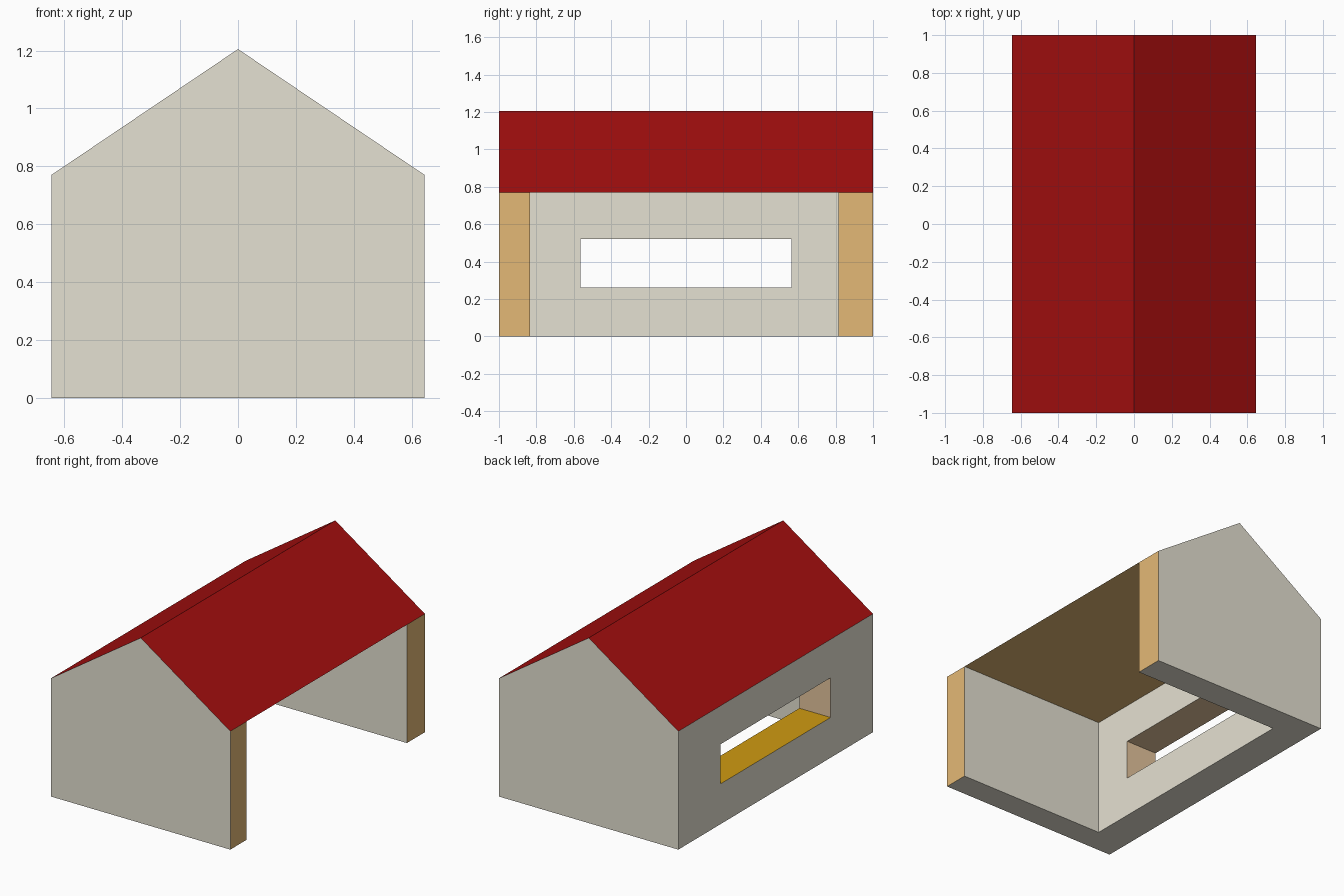
import bpy
import bmesh
from mathutils import Vector

if "Cube" in bpy.data.objects:
    bpy.data.objects.remove(bpy.data.objects["Cube"], do_unlink=True)

HALF_W, HALF_L = 0.645, 1.0
EAVE, RIDGE = 0.77, 1.205
INNER_X = -0.42                    # inside face of the window wall
FRONT_IN, BACK_IN = -0.835, 0.815  # inside faces of the end walls
WIN_Y, WIN_LOW, WIN_HIGH = 0.565, 0.262, 0.52


def material(name, rgb):
    linear = [((c / 255 + 0.055) / 1.055) ** 2.4 for c in rgb] + [1.0]
    mat = bpy.data.materials.new(name)
    mat.use_nodes = True
    mat.diffuse_color = linear
    bsdf = mat.node_tree.nodes["Principled BSDF"]
    bsdf.inputs["Base Color"].default_value = linear
    bsdf.inputs["Roughness"].default_value = 0.9
    return mat


plaster = material("pale plaster", (229, 225, 210))
wood = material("tan wood", (228, 185, 118))
red = material("red roof", (164, 14, 14))
gold = material("gold sill", (207, 155, 17))
beige = material("beige reveal", (229, 197, 157))


def make_object(name, bm, mats, rule):
    """Finish a mesh; rule(face) gives each face its material slot."""
    bmesh.ops.recalc_face_normals(bm, faces=bm.faces)
    bm.normal_update()
    for face in bm.faces:
        face.material_index = rule(face)
    mesh = bpy.data.meshes.new(name)
    bm.to_mesh(mesh)
    bm.free()
    for mat in mats:
        mesh.materials.append(mat)
    obj = bpy.data.objects.new(name, mesh)
    bpy.context.collection.objects.link(obj)
    return obj


def prism(name, profile, y0, y1, mats, rule):
    """Extrude an (x, z) profile along y."""
    bm = bmesh.new()
    base = bm.faces.new([bm.verts.new((x, y0, z)) for x, z in profile])
    ext = bmesh.ops.extrude_face_region(bm, geom=[base], use_keep_orig=True)
    moved = [g for g in ext["geom"] if isinstance(g, bmesh.types.BMVert)]
    bmesh.ops.translate(bm, verts=moved, vec=Vector((0, y1 - y0, 0)))
    return make_object(name, bm, mats, rule)


# End walls, with wooden edges on the open side
wall = [(-HALF_W, 0), (HALF_W, 0), (HALF_W, EAVE), (-HALF_W, EAVE)]
for name, y0, y1 in (("front_wall", -HALF_L, FRONT_IN),
                     ("back_wall", BACK_IN, HALF_L)):
    prism(name, wall, y0, y1, [plaster, wood],
          lambda f: int(f.normal.x > 0.9))

# Roof: red slopes, plaster gables, flat wooden ceiling
prism("roof", [(-HALF_W, EAVE), (HALF_W, EAVE), (0, RIDGE)], -HALF_L, HALF_L,
      [plaster, red, wood],
      lambda f: 1 if f.normal.z > 0.1 else 2 if f.normal.z < -0.9 else 0)

# Long wall: a frame around the window opening
bm = bmesh.new()


def loop(x, ya, yb, za, zb):
    return [bm.verts.new((x, y, z))
            for y, z in ((ya, za), (yb, za), (yb, zb), (ya, zb))]


outer = [loop(x, FRONT_IN, BACK_IN, 0, EAVE) for x in (-HALF_W, INNER_X)]
inner = [loop(x, -WIN_Y, WIN_Y, WIN_LOW, WIN_HIGH) for x in (-HALF_W, INNER_X)]
for a, b in ((outer[0], inner[0]), (inner[0], inner[1]),
             (inner[1], outer[1]), (outer[1], outer[0])):
    for i in range(4):
        j = (i + 1) % 4
        bm.faces.new((a[i], a[j], b[j], b[i]))


def window_rule(face):
    c = face.calc_center_median()
    in_opening = abs(face.normal.x) < 0.1 and abs(c.y) < WIN_Y + 0.01 \
        and WIN_LOW - 0.01 < c.z < WIN_HIGH + 0.01
    if not in_opening:
        return 0
    return 1 if face.normal.z > 0.9 else 2


make_object("window_wall", bm, [plaster, gold, beige], window_rule)
